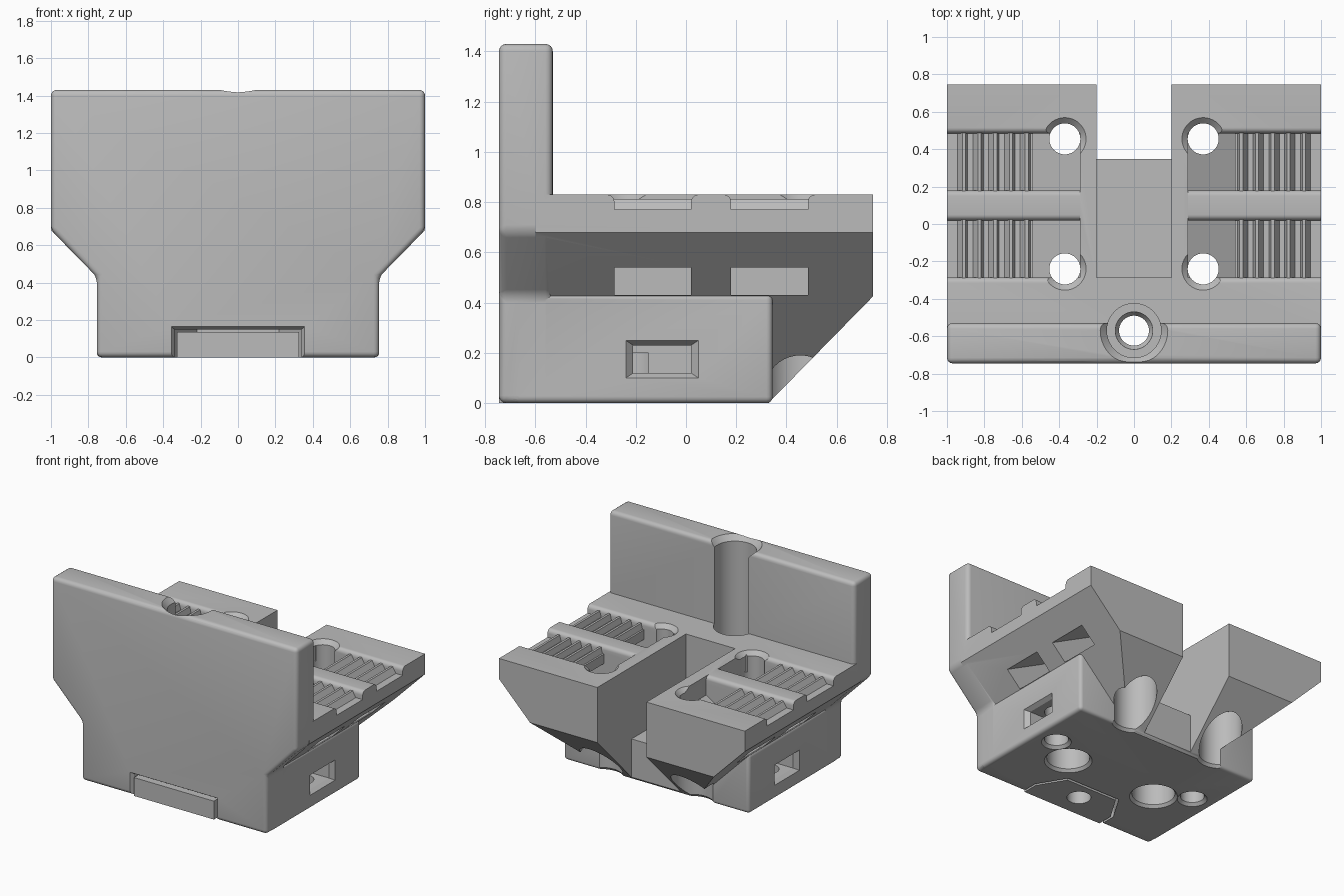
import bpy, bmesh, math
from mathutils import Vector

cube = bpy.data.objects.get("Cube")
if cube:
    bpy.data.objects.remove(cube)

grey = bpy.data.materials.new("plain grey")
grey.use_nodes = True
grey.diffuse_color = (0.5, 0.5, 0.5, 1)
grey.node_tree.nodes["Principled BSDF"].inputs["Base Color"].default_value = (0.5, 0.5, 0.5, 1)


def finish(bm, name):
    bmesh.ops.recalc_face_normals(bm, faces=bm.faces)
    mesh = bpy.data.meshes.new(name)
    bm.to_mesh(mesh)
    bm.free()
    mesh.materials.append(grey)
    ob = bpy.data.objects.new(name, mesh)
    bpy.context.collection.objects.link(ob)
    return ob


def extrude(name, pts, axis, lo, hi, bevel=0.0):
    """Extrude a 2D profile along an axis: x takes (y,z), y takes (x,z), z takes (x,y)."""
    bm = bmesh.new()
    def place(a, b):
        return {"x": (lo, a, b), "y": (a, lo, b), "z": (a, b, lo)}[axis]
    face = bm.faces.new([bm.verts.new(place(*p)) for p in pts])
    geom = bmesh.ops.extrude_face_region(bm, geom=[face])["geom"]
    step = Vector([(hi - lo) * (axis == k) for k in "xyz"])
    bmesh.ops.translate(bm, vec=step, verts=[g for g in geom if isinstance(g, bmesh.types.BMVert)])
    if bevel:
        bmesh.ops.recalc_face_normals(bm, faces=bm.faces)
        bmesh.ops.bevel(bm, geom=bm.edges[:], offset=bevel, segments=4, profile=0.5, affect='EDGES')
    return finish(bm, name)


def box(name, x, y, z, bevel=0.0):
    return extrude(name, [(x[0], y[0]), (x[1], y[0]), (x[1], y[1]), (x[0], y[1])], "z", *z, bevel)


def spin(name, profile, x=0, y=0):
    """Stack of rings (radius, z) around a vertical axis."""
    bm = bmesh.new()
    n = 40
    rings = [[bm.verts.new((x + r * math.cos(math.tau * i / n), y + r * math.sin(math.tau * i / n), z))
              for i in range(n)] for r, z in profile]
    for a, b in zip(rings, rings[1:]):
        for i in range(n):
            bm.faces.new((a[i], a[(i + 1) % n], b[(i + 1) % n], b[i]))
    bm.faces.new(rings[0])
    bm.faces.new(rings[-1])
    return finish(bm, name)


def boolean(target, tool, op='DIFFERENCE'):
    mod = target.modifiers.new(op, 'BOOLEAN')
    mod.operation, mod.object, mod.solver = op, tool, 'EXACT'
    bpy.context.view_layer.objects.active = target
    bpy.ops.object.modifier_apply(modifier=mod.name)
    bpy.data.objects.remove(tool)


def mirrored(pts):
    return pts + [(-x, z) for x, z in reversed(pts)]


# Front wall, full height
body = extrude("carriage_body", mirrored([(0.755, 0), (0.755, 0.43), (1, 0.68), (1, 1.43)]),
               "y", -0.745, -0.53, 0.03)

# Lower block
boolean(body, box("block", (-0.755, 0.755), (-0.69, 0.345), (0, 0.435), 0.025), 'UNION')

# Overhanging arms with sloped underside
arms = extrude("arms", mirrored([(0.325, 0.001), (1, 0.68), (1, 0.83)]), "y", -0.6, 0.745)
boolean(arms, extrude("slope", [(0.23, -0.1), (1.23, 0.92), (1.23, -0.1)], "x", -2, 2))
boolean(body, arms, 'UNION')

# Central slot between the arms
boolean(body, box("slot", (-0.2, 0.2), (-0.285, 1), (0.3, 0.99)))
boolean(body, box("slot_rear", (-0.2, 0.2), (0.347, 1), (-0.2, 0.5)))


def pocket_profile(y0, y1, top, floor, r):
    """Cross-section with rounded shoulders flaring out at the top."""
    arc = [math.radians(a) for a in range(0, 91, 15)]
    left = [(y0 - r + r * math.cos(a), top - r + r * math.sin(a)) for a in arc]
    right = [(y1 + r - r * math.cos(a), top - r + r * math.sin(a)) for a in arc]
    return ([(y0, floor)] + left + [(y0 - r, top + 0.05), (y1 + r, top + 0.05)]
            + right[::-1] + [(y1, floor)])


ROWS = ((-0.285, 0.02), (0.18, 0.485))
for s in (-1, 1):
    for y0, y1 in ROWS:
        # Belt pocket open at the outer side
        x0, x1 = sorted((s * 0.29, s * 1.1))
        boolean(body, extrude("pocket", pocket_profile(y0, y1, 0.83, 0.77, 0.03), "x", x0, x1))
        # Belt channel sloping down to the window in the side
        channel = [(0.29, 0.8), (0.29, 0.69), (0.73, 0.42), (0.9, 0.5), (0.86, 0.54), (0.54, 0.7), (0.54, 0.8)]
        boolean(body, extrude("channel", [(s * x, z) for x, z in channel], "y", y0, y1))
        # Belt teeth
        for k in range(5):
            x = 0.57 + 0.084 * k
            tooth = [(x - 0.02, 0.76), (x - 0.005, 0.812), (x + 0.012, 0.812), (x + 0.045, 0.76)]
            boolean(body, extrude("tooth", [(s * a, z) for a, z in tooth], "y", y0 - 0.015, y1 + 0.015), 'UNION')

    # Vertical screw holes, wider from below
    for y, depth in ((-0.24, 0.2), (0.455, 0.42)):
        boolean(body, spin("screw_hole", [(0.16, -0.1), (0.16, 0), (0.143, 0.02), (0.143, depth), (0.083, depth),
                                          (0.083, 0.8), (0.12, 0.836), (0.12, 0.9)], s * 0.37, y))

    # Small blind hole meeting a nut window in the side
    boolean(body, spin("small_hole", [(0.1, -0.1), (0.1, 0), (0.08, 0.02), (0.08, 0.36)], s * 0.59, -0.1))
    x0, x1 = sorted((s * 0.48, s * 0.8))
    boolean(body, box("nut_window", (x0, x1), (-0.21, 0.02), (0.12, 0.23)))
    rim = extrude("window_rim", [(-0.24, 0.1), (0.05, 0.1), (0.05, 0.25), (-0.24, 0.25)], "x", s * 0.725, s * 0.756)
    for v in rim.data.vertices:
        if abs(v.co.x) < 0.74:
            v.co.y = -0.21 if v.co.y < -0.1 else 0.02
            v.co.z = 0.12 if v.co.z < 0.17 else 0.23
    boolean(body, rim)

    # Round socket in the rear face of each arm
    socket = spin("socket", [(0.1, -0.2), (0.1, -0.02), (0.12, 0), (0.12, 0.05)])
    for v in socket.data.vertices:
        x, y, z = v.co
        v.co = (x + s * 0.73, z + 0.745, y + 0.655)
    boolean(body, socket)

# Central screw hole, running up as a groove in the wall
boolean(body, spin("centre_hole", [(0.08, -0.1), (0.08, 0.4), (0.1, 0.43), (0.1, 0.46), (0.145, 0.46), (0.145, 1.39),
                                   (0.185, 1.435), (0.185, 1.5)], 0, -0.57))

# Recess at the lower front with a loose tab in it
boolean(body, extrude("recess", [(-0.34, -0.8), (0.34, -0.8), (0.34, -0.62), (0.22, -0.42),
                                 (-0.22, -0.42), (-0.34, -0.62)], "z", -0.1, 0.15))
lip = extrude("recess_lip", [(-0.36, -0.1), (0.36, -0.1), (0.36, 0.168), (-0.36, 0.168)], "y", -0.75, -0.72)
for v in lip.data.vertices:
    if v.co.y > -0.73:
        v.co.x *= 0.34 / 0.36
        v.co.z = min(v.co.z, 0.15)
boolean(body, lip)
tab = extrude("front_tab", [(-0.325, -0.745), (0.325, -0.745), (0.325, -0.63), (0.21, -0.44),
                            (-0.21, -0.44), (-0.325, -0.63)], "z", 0, 0.135)
boolean(tab, spin("tab_hole", [(0.08, -0.1), (0.08, 0.3)], 0, -0.57))

# Smooth rounded edges, crisp corners
for ob in (body, tab):
    bpy.ops.object.select_all(action='DESELECT')
    ob.select_set(True)
    bpy.context.view_layer.objects.active = ob
    bpy.ops.object.shade_smooth_by_angle(angle=math.radians(30))
